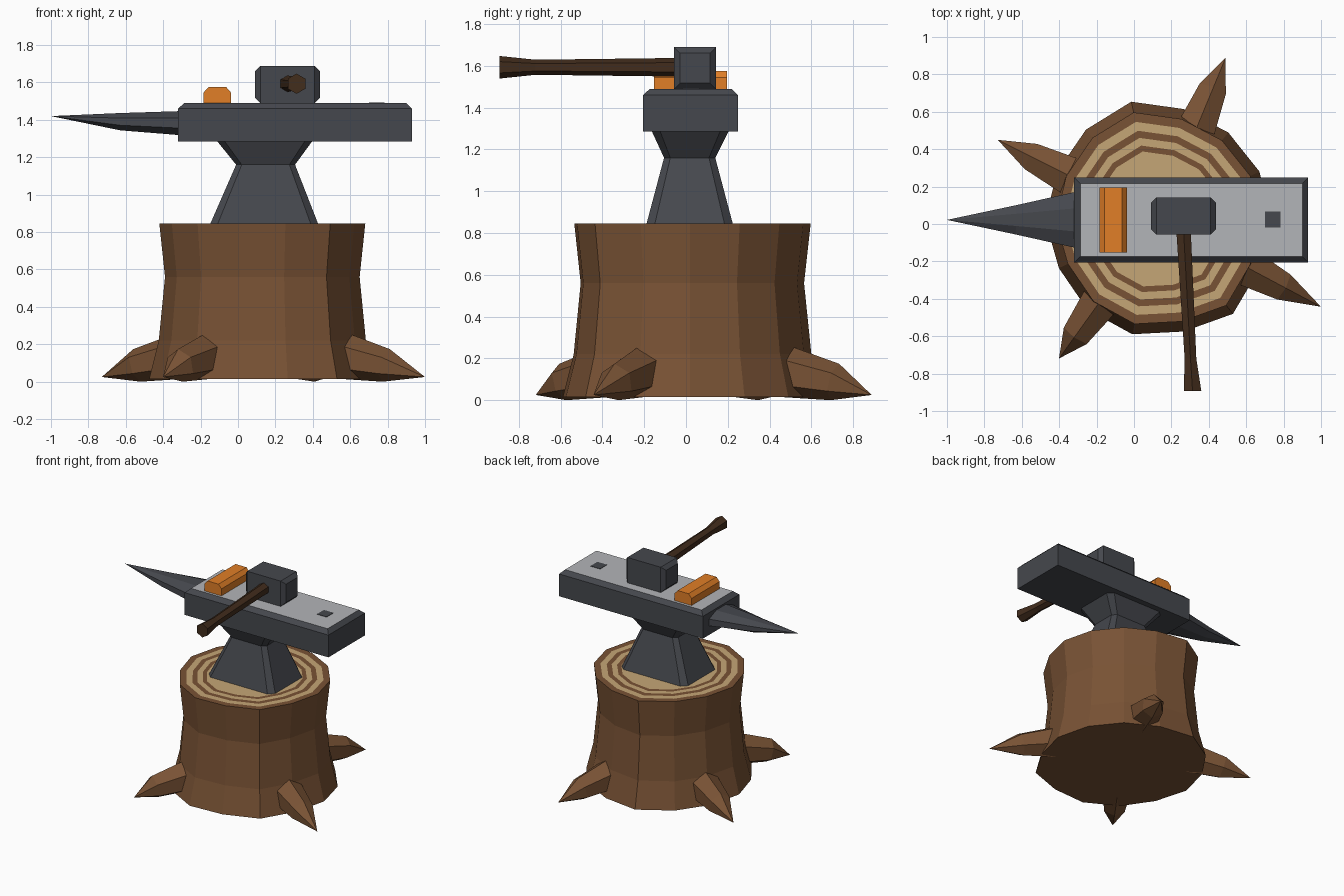
import bpy, bmesh, math
from mathutils import Vector

if "Cube" in bpy.data.objects:
    bpy.data.objects.remove(bpy.data.objects["Cube"])


def material(name, rgb):
    m = bpy.data.materials.new(name)
    m.diffuse_color = (*rgb, 1)
    m.use_nodes = True
    m.node_tree.nodes["Principled BSDF"].inputs["Base Color"].default_value = m.diffuse_color
    return m


BARK = material("bark", (0.19, 0.085, 0.035))
WOOD = material("cut_wood", (0.56, 0.38, 0.18))
IRON = material("dark_iron", (0.06, 0.064, 0.075))
STEEL = material("polished_face", (0.45, 0.46, 0.48))
HOT = material("hot_metal", (0.75, 0.21, 0.02))
GRIP = material("handle_wood", (0.055, 0.026, 0.012))
CX, CY = 0.13, 0.02


def loft(name, rings, mats, band_mats=None, end_mat=0):
    """Skin equal-length point rings; a one-point last ring makes a tip."""
    bm = bmesh.new()
    vs = [[bm.verts.new(p) for p in r] for r in rings]
    n = len(vs[0])
    bm.faces.new(vs[0])
    for k, (a, b) in enumerate(zip(vs, vs[1:])):
        for i in range(n):
            j = (i + 1) % n
            quad = (a[i], a[j], b[0]) if len(b) == 1 else (a[i], a[j], b[j], b[i])
            bm.faces.new(quad).material_index = band_mats[k] if band_mats else 0
    if len(vs[-1]) > 1:
        bm.faces.new(vs[-1]).material_index = end_mat
    bmesh.ops.recalc_face_normals(bm, faces=bm.faces)
    me = bpy.data.meshes.new(name)
    bm.to_mesh(me)
    bm.free()
    for m in mats:
        me.materials.append(m)
    ob = bpy.data.objects.new(name, me)
    bpy.context.collection.objects.link(ob)
    return ob


def rect(x0, x1, y0, y1, z, c=0.0):
    """Horizontal rectangle, optionally with cut corners."""
    if c == 0:
        return [(x0, y0, z), (x1, y0, z), (x1, y1, z), (x0, y1, z)]
    return [(x0 + c, y0, z), (x1 - c, y0, z), (x1, y0 + c, z), (x1, y1 - c, z),
            (x1 - c, y1, z), (x0 + c, y1, z), (x0, y1 - c, z), (x0, y0 + c, z)]


def tube_ring(center, u, v, n, phase=0.0):
    """n-gon around center spanned by the vectors u and v."""
    c, u, v = Vector(center), Vector(u), Vector(v)
    angles = [2 * math.pi * i / n + phase for i in range(n)]
    return [c + u * math.cos(t) + v * math.sin(t) for t in angles]


# stump: uneven 14-sided trunk, with growth rings on the top
radii = [.605, .60, .60, .61, .65, .62, .60, .605, .59, .61, .625, .61, .64, .60]


def stump_ring(f, z):
    return [(CX + f * r * math.cos(2 * math.pi * i / 14),
             CY + f * r * math.sin(2 * math.pi * i / 14), z) for i, r in enumerate(radii)]


levels = [(1.0, .015), (.915, .22), (.86, .56), (.91, .845)]
levels += [(f, .845) for f in (.83, .755, .695, .63, .58)]
loft("stump", [stump_ring(*l) for l in levels], [BARK, WOOD],
     [0, 0, 0, 0, 1, 0, 1, 0], end_mat=1)

# roots
for k, (deg, length) in enumerate([(67.5, .94), (153.4, .96), (234.3, .91), (-28, .985)]):
    a = math.radians(deg)
    d, side = Vector((math.cos(a), math.sin(a), 0)), Vector((-math.sin(a), math.cos(a), 0))
    base = Vector((CX, CY, 0))
    lean = Vector((0, 0, 1)) + d * .25
    rings = [tube_ring(base + d * s + Vector((0, 0, z)), side * r, lean * r, 6, math.pi / 6)
             for s, z, r in ((.50, .135, .12), (.75, .087, .087))]
    loft(f"root_{k + 1}", rings + [[base + d * length + Vector((0, 0, .025))]], [BARK])

# anvil waist: flared foot, narrow neck, flared shoulder
loft("anvil_waist", [rect(-.15, .43, -.19, .225, .84, .04),
                     rect(-.01, .305, -.105, .14, 1.16, .03),
                     rect(-.115, .40, -.165, .205, 1.29, .04)], [IRON])

# anvil body with bevelled top edge and bright working face
loft("anvil_body", [rect(-.32, .93, -.205, .248, 1.285),
                    rect(-.32, .93, -.205, .248, 1.46),
                    rect(-.287, .90, -.173, .217, 1.49)], [IRON, STEEL], [0, 0], end_mat=1)
loft("tool_hole", [rect(.70, .783, -.018, .067, z) for z in (1.48, 1.493)], [IRON])

# horn
horn = [tube_ring((x, .022, z), (0, ry, 0), (0, 0, rz), 8, math.pi / 8)
        for x, z, ry, rz in ((-.30, 1.382, .165, .07), (-.63, 1.39, .085, .05))]
loft("anvil_horn", horn + [[(-1.0, .022, 1.42)]], [IRON])

# hot bar: chamfered profile extruded along y
bar = [(-.185, 1.488), (-.037, 1.488), (-.037, 1.545), (-.063, 1.575), (-.158, 1.575), (-.185, 1.545)]
loft("hot_bar", [[(x, y, z) for x, z in bar] for y in (-.153, .195)], [HOT])

# hammer head: block with chamfered ends
head = [[(x, .043 + sy * (.10 - c), 1.589 + sz * (.10 - c))
         for sy, sz in ((-1, -1), (1, -1), (1, 1), (-1, 1))]
        for x, c in ((.092, .028), (.12, 0), (.41, 0), (.438, .028))]
loft("hammer_head", head, [IRON])

# hammer handle
path = [(.263, 0, .045), (.302, -.72, .036), (.313, -.892, .054)]
loft("hammer_handle", [tube_ring((x, y, 1.593), (r, 0, 0), (0, 0, r), 6, math.pi / 6)
                       for x, y, r in path], [GRIP])
